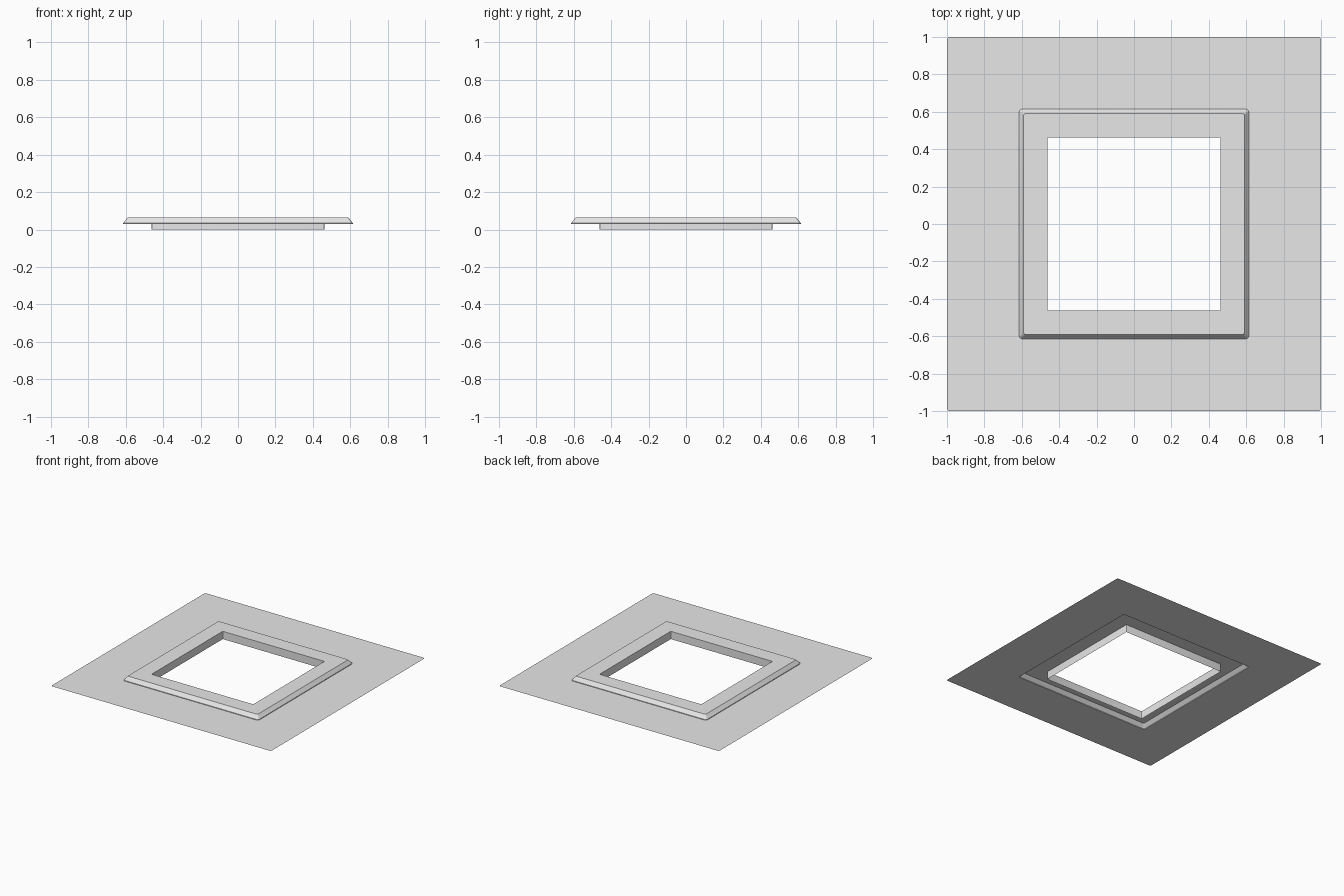
import bpy
import bmesh
import math

if "Cube" in bpy.data.objects:
    bpy.data.objects.remove(bpy.data.objects["Cube"])

grey = bpy.data.materials.new("light_grey")
grey.diffuse_color = (0.8, 0.8, 0.8, 1)
grey.use_nodes = True
grey.node_tree.nodes["Principled BSDF"].inputs["Base Color"].default_value = grey.diffuse_color


def ring(bm, half, radius, z, steps=4):
    """Counter-clockwise loop of a square with rounded corners."""
    verts = []
    for corner, (sx, sy) in enumerate([(1, 1), (-1, 1), (-1, -1), (1, -1)]):
        c = half - radius
        for i in range(steps + 1):
            a = math.pi / 2 * (corner + i / steps)
            verts.append(bm.verts.new((sx * c + radius * math.cos(a),
                                       sy * c + radius * math.sin(a), z)))
    return verts


def shell(name, profile):
    """Skin a list of (half width, corner radius, height) from outside to inside."""
    bm = bmesh.new()
    loops = [ring(bm, *p) for p in profile]
    n = len(loops[0])
    for outer, inner in zip(loops, loops[1:]):
        for i in range(n):
            j = (i + 1) % n
            bm.faces.new((outer[i], outer[j], inner[j], inner[i]))
    mesh = bpy.data.meshes.new(name)
    bm.to_mesh(mesh)
    bm.free()
    mesh.materials.append(grey)
    obj = bpy.data.objects.new(name, mesh)
    bpy.context.collection.objects.link(obj)
    bpy.ops.object.select_all(action='DESELECT')
    obj.select_set(True)
    bpy.context.view_layer.objects.active = obj
    bpy.ops.object.shade_smooth_by_angle(angle=math.radians(30))


# Thin flat sheet around the frame
shell("base_sheet", [(1.0, 0.015, 0.029), (0.614, 0.015, 0.029)])

# Raised frame: small step, sloped edge, flat top
shell("raised_frame", [(0.614, 0.015, 0.029), (0.614, 0.015, 0.034),
                       (0.590, 0.010, 0.064), (0.462, 0.005, 0.064)])

# Wall of the square opening, reaching below the sheet
shell("opening_wall", [(0.462, 0.005, 0.064), (0.462, 0.005, 0.0)])
